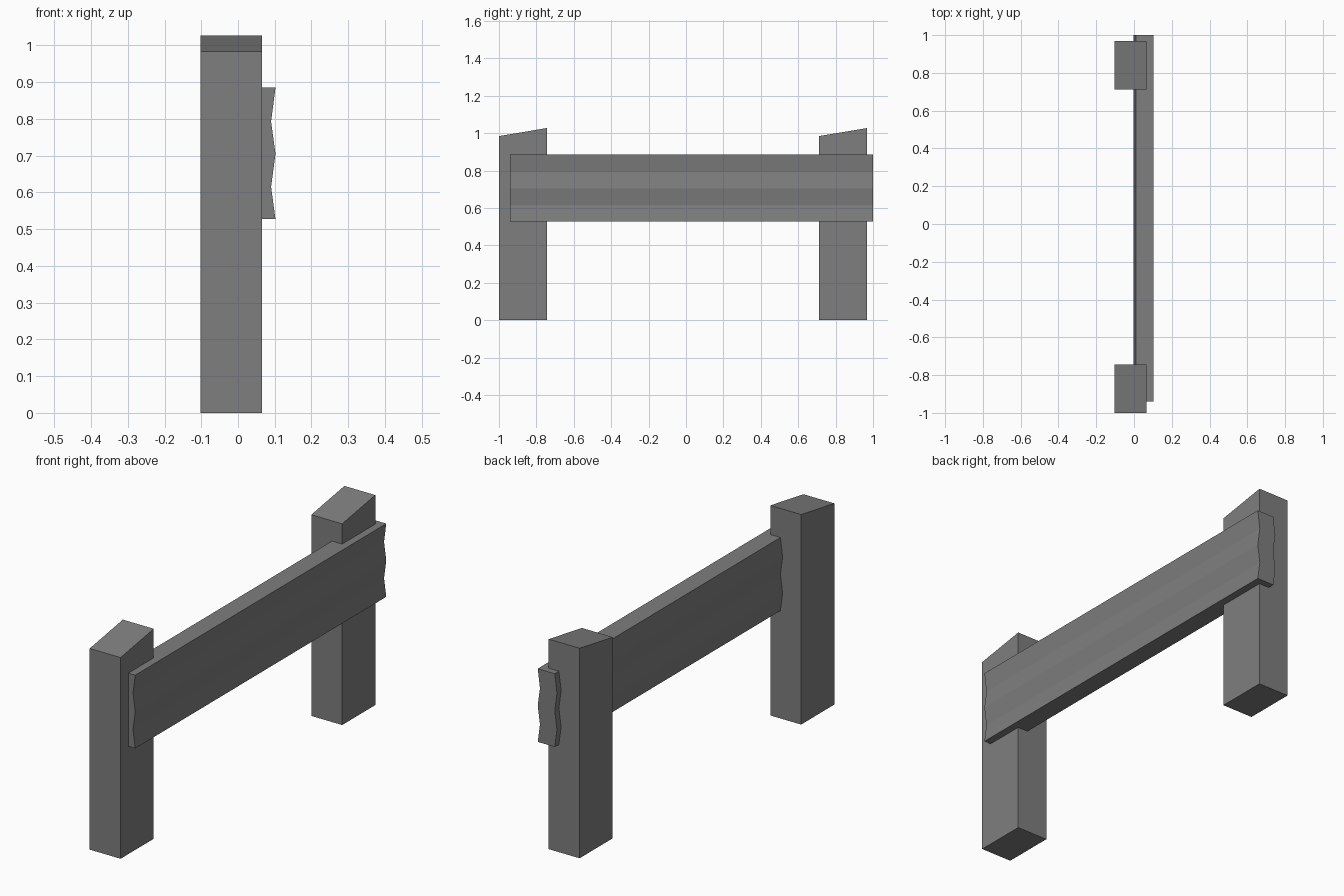
import bpy
import bmesh

# Remove the default cube
cube = bpy.data.objects.get("Cube")
if cube:
    bpy.data.objects.remove(cube, do_unlink=True)

# Single weathered grey
grey = bpy.data.materials.new("weathered_grey")
grey.use_nodes = True
colour = (0.21, 0.21, 0.21, 1)
grey.diffuse_color = colour
grey.node_tree.nodes["Principled BSDF"].inputs["Base Color"].default_value = colour


def extrude_profile(name, profile, offset):
    """Fill a closed profile and sweep it along an offset into a solid."""
    bm = bmesh.new()
    face = bm.faces.new([bm.verts.new(p) for p in profile])
    swept = bmesh.ops.extrude_face_region(bm, geom=[face])["geom"]
    verts = [v for v in swept if isinstance(v, bmesh.types.BMVert)]
    bmesh.ops.translate(bm, verts=verts, vec=offset)
    bmesh.ops.recalc_face_normals(bm, faces=bm.faces)
    mesh = bpy.data.meshes.new(name)
    bm.to_mesh(mesh)
    bm.free()
    mesh.materials.append(grey)
    obj = bpy.data.objects.new(name, mesh)
    bpy.context.collection.objects.link(obj)
    return obj


# Two square posts with tops that slope up towards the back
POST_X, POST_WIDTH, POST_DEPTH = -0.102, 0.167, 0.256
for name, y in (("front_post", -1.0), ("back_post", 0.712)):
    back = y + POST_DEPTH
    side = [(POST_X, y, 0), (POST_X, back, 0),
            (POST_X, back, 1.027), (POST_X, y, 0.984)]
    extrude_profile(name, side, (POST_WIDTH, 0, 0))

# Corrugated rail of constant thickness, set into the posts
RAIL_Y, RAIL_LENGTH, THICKNESS = -0.94, 1.94, 0.092
wave = [(0.102, 0.527), (0.09, 0.615), (0.102, 0.705), (0.09, 0.793), (0.102, 0.885)]
outer = [(x, RAIL_Y, z) for x, z in wave]
inner = [(x - THICKNESS, RAIL_Y, z) for x, z in reversed(wave)]
extrude_profile("rail", outer + inner, (0, RAIL_LENGTH, 0))
